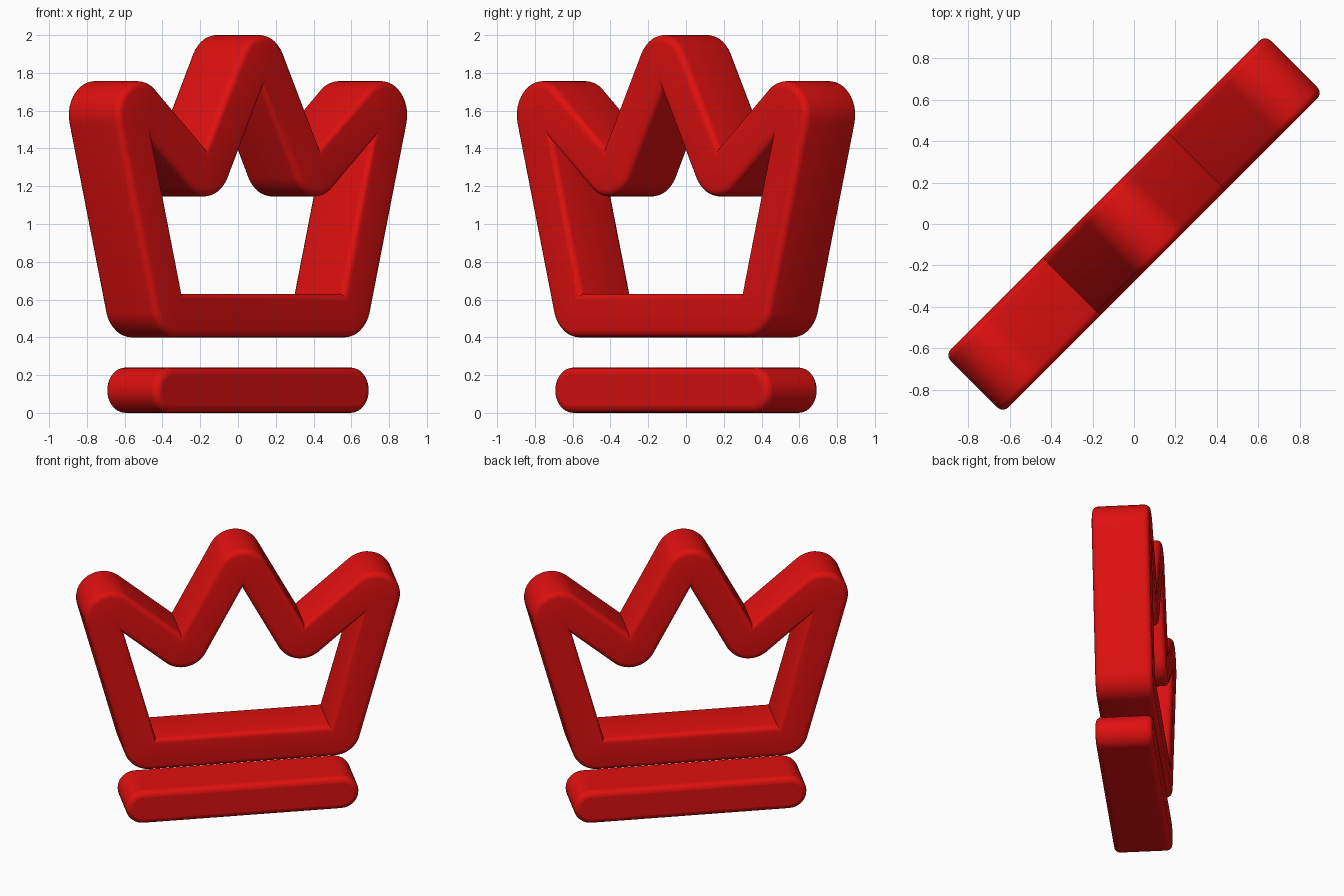
import bpy, bmesh, math
from mathutils import Matrix, Vector

cube = bpy.data.objects.get("Cube")
if cube:
    bpy.data.objects.remove(cube)

HALF_WIDTH = 0.115   # half of the crown band, seen face on
HALF_DEPTH = 0.197   # half of the thickness
ROUND = 0.18         # radius of the rounded band corners
BEVEL = 0.038        # softened rim
TURN = math.pi / 4   # the emblem stands diagonally

red = bpy.data.materials.new("glossy red")
red.use_nodes = True
colour = (0.74, 0.005, 0.005, 1)
red.diffuse_color = colour
red.node_tree.nodes["Principled BSDF"].inputs["Base Color"].default_value = colour


def finish(bm, name):
    """Stand the flat shape diagonally and turn it into a smooth red object."""
    bmesh.ops.remove_doubles(bm, verts=bm.verts, dist=0.0005)
    bmesh.ops.recalc_face_normals(bm, faces=bm.faces)
    bm.transform(Matrix.Rotation(TURN, 4, "Z"))
    mesh = bpy.data.meshes.new(name)
    bm.to_mesh(mesh)
    bm.free()
    mesh.materials.append(red)
    obj = bpy.data.objects.new(name, mesh)
    bpy.context.collection.objects.link(obj)
    return obj


def smooth(obj):
    bpy.ops.object.select_all(action="DESELECT")
    obj.select_set(True)
    bpy.context.view_layer.objects.active = obj
    bpy.ops.object.shade_smooth_by_angle(angle=math.radians(30))


def rounded_section(steps=4):
    """Rounded rectangle as (sideways offset, depth) pairs."""
    points = []
    for corner in range(4):
        middle = math.pi / 4 + corner * math.pi / 2
        cx = math.copysign(HALF_WIDTH - BEVEL, math.cos(middle))
        cy = math.copysign(HALF_DEPTH - BEVEL, math.sin(middle))
        for k in range(steps + 1):
            a = (corner + k / steps) * math.pi / 2
            points.append((cx + BEVEL * math.cos(a), cy + BEVEL * math.sin(a)))
    return points


def band_rings(path, section, steps=14):
    """Rings along a closed path: round outside each bend, mitred inside."""
    for i, corner in enumerate(path):
        d0 = (corner - path[i - 1]).normalized()
        d1 = (path[(i + 1) % len(path)] - corner).normalized()
        side = 1 if d0.cross(d1) > 0 else -1
        n0 = side * Vector((d0.y, -d0.x))
        n1 = side * Vector((d1.y, -d1.x))
        mitre = (n0 + n1) / (1 + n0.dot(n1))
        centre = corner - mitre * (ROUND - HALF_WIDTH)
        bend = math.acos(n0.dot(n1))
        for k in range(steps + 1):
            spoke = Matrix.Rotation(side * bend * k / steps, 2) @ n0
            ring = []
            for offset, depth in section:
                reach = side * offset + ROUND - HALF_WIDTH
                p = centre + reach * (spoke if reach > 0 else mitre)
                ring.append((p.x, depth, p.y))
            yield ring


# Crown outline: one bent band, mirrored left to right
right_half = [(0.687, 0.515), (1.03, 1.761), (0.393, 1.225)]
path = [Vector(p) for p in right_half] + [Vector((0, 1.958))]
path += [Vector((-x, z)) for x, z in reversed(right_half)]
bm = bmesh.new()
rings = [[bm.verts.new(p) for p in ring]
         for ring in band_rings(path, rounded_section())]
for i, ring in enumerate(rings):
    before = rings[i - 1]
    for j in range(len(ring)):
        bm.faces.new((before[j - 1], before[j], ring[j], ring[j - 1]))
smooth(finish(bm, "crown_outline"))

# Base bar: extruded capsule with a softened rim
bar_radius, bar_reach, steps = 0.12, 0.684, 16
bm = bmesh.new()
outline = []
for end in (1, -1):
    for k in range(steps + 1):
        a = math.pi * (k / steps - 0.5)
        outline.append(bm.verts.new((end * (bar_reach + bar_radius * math.cos(a)),
                                     -HALF_DEPTH,
                                     bar_radius * (1 + end * math.sin(a)))))
face = bm.faces.new(outline)
extruded = bmesh.ops.extrude_face_region(bm, geom=[face], use_keep_orig=True)
moved = [v for v in extruded["geom"] if isinstance(v, bmesh.types.BMVert)]
bmesh.ops.translate(bm, verts=moved, vec=(0, 2 * HALF_DEPTH, 0))
bar = finish(bm, "base_bar")
rim = bar.modifiers.new("soft rim", "BEVEL")
rim.width = BEVEL
rim.segments = 4
rim.limit_method = "ANGLE"
rim.angle_limit = math.radians(40)
smooth(bar)
bpy.ops.object.modifier_apply(modifier=rim.name)
bpy.ops.object.shade_smooth_by_angle(angle=math.radians(30))
